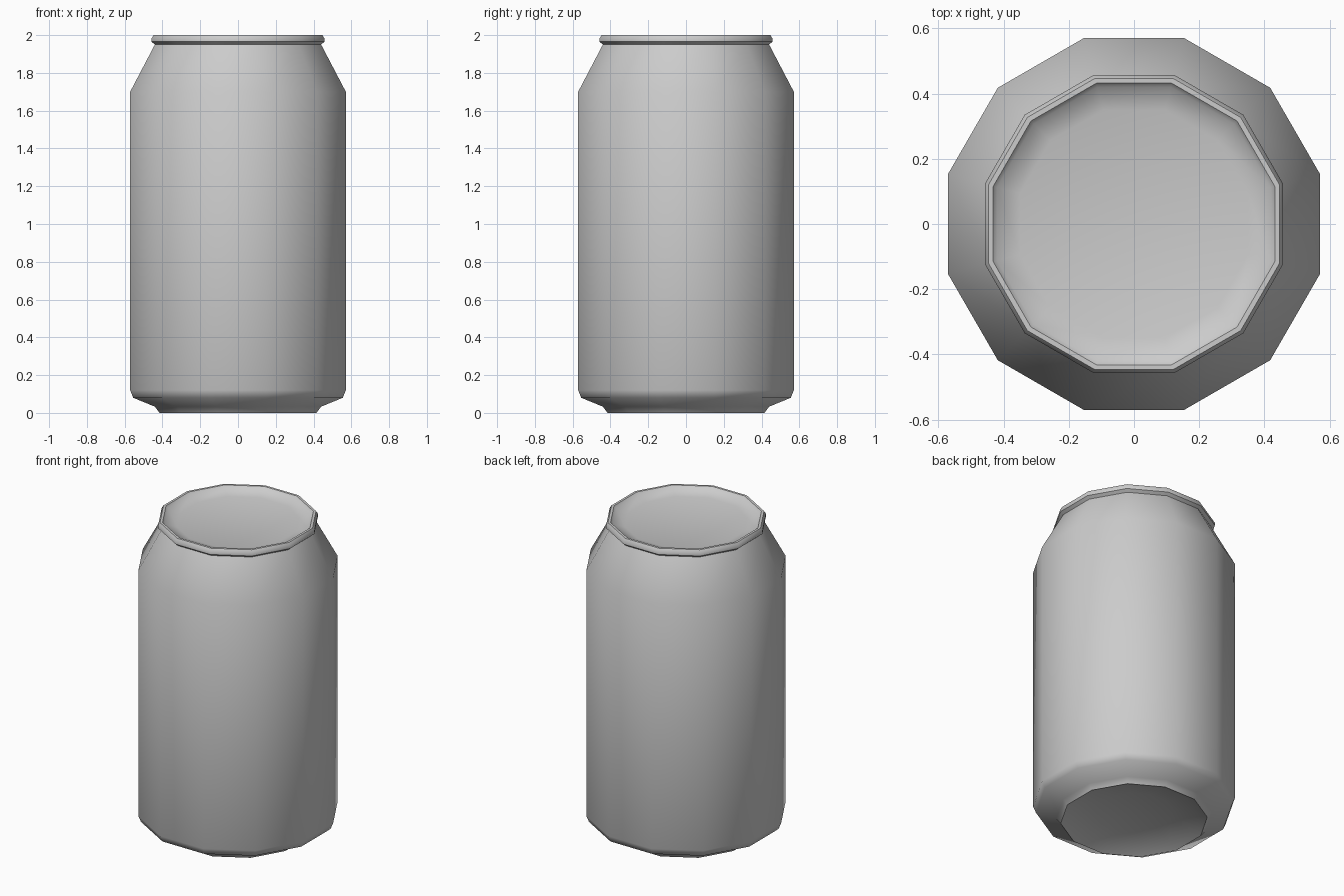
import bpy, bmesh, math

if "Cube" in bpy.data.objects:
    bpy.data.objects.remove(bpy.data.objects["Cube"])

SIDES = 12
K = 1 / math.cos(math.pi / SIDES)  # flat-to-flat half width -> corner radius


def lathe(name, profile):
    """Spin (half width, z) points into a 12-sided shell; width 0 closes to a point."""
    bm = bmesh.new()
    rings = []
    for w, z in profile:
        if w == 0:
            rings.append([bm.verts.new((0, 0, z))] * SIDES)
            continue
        ring = []
        for i in range(SIDES):
            a = (i + 0.5) * 2 * math.pi / SIDES
            ring.append(bm.verts.new((w * K * math.cos(a), w * K * math.sin(a), z)))
        rings.append(ring)
    for lo, hi in zip(rings, rings[1:]):
        for i in range(SIDES):
            j = (i + 1) % SIDES
            bm.faces.new(dict.fromkeys((lo[i], lo[j], hi[j], hi[i])))
    mesh = bpy.data.meshes.new(name)
    bm.to_mesh(mesh)
    bm.free()
    obj = bpy.data.objects.new(name, mesh)
    bpy.context.collection.objects.link(obj)
    bpy.ops.object.select_all(action='DESELECT')
    obj.select_set(True)
    bpy.context.view_layer.objects.active = obj
    bpy.ops.object.shade_smooth_by_angle(angle=math.radians(50))
    return obj


# Can body: domed-in base, foot, lower bevel, wall and tapered shoulder
lathe("can_body", [(0, 0.07), (0.22, 0.055), (0.36, 0.025), (0.415, 0.0),
                   (0.44, 0.033), (0.555, 0.08), (0.571, 0.12),
                   (0.571, 1.70), (0.44, 1.95)])

# Lid: rolled rim with a shallow recessed panel
lathe("can_lid", [(0.44, 1.95), (0.458, 1.965), (0.458, 1.982), (0.447, 2.0),
                  (0.432, 2.0), (0.42, 1.985), (0.35, 1.965), (0, 1.965)])
